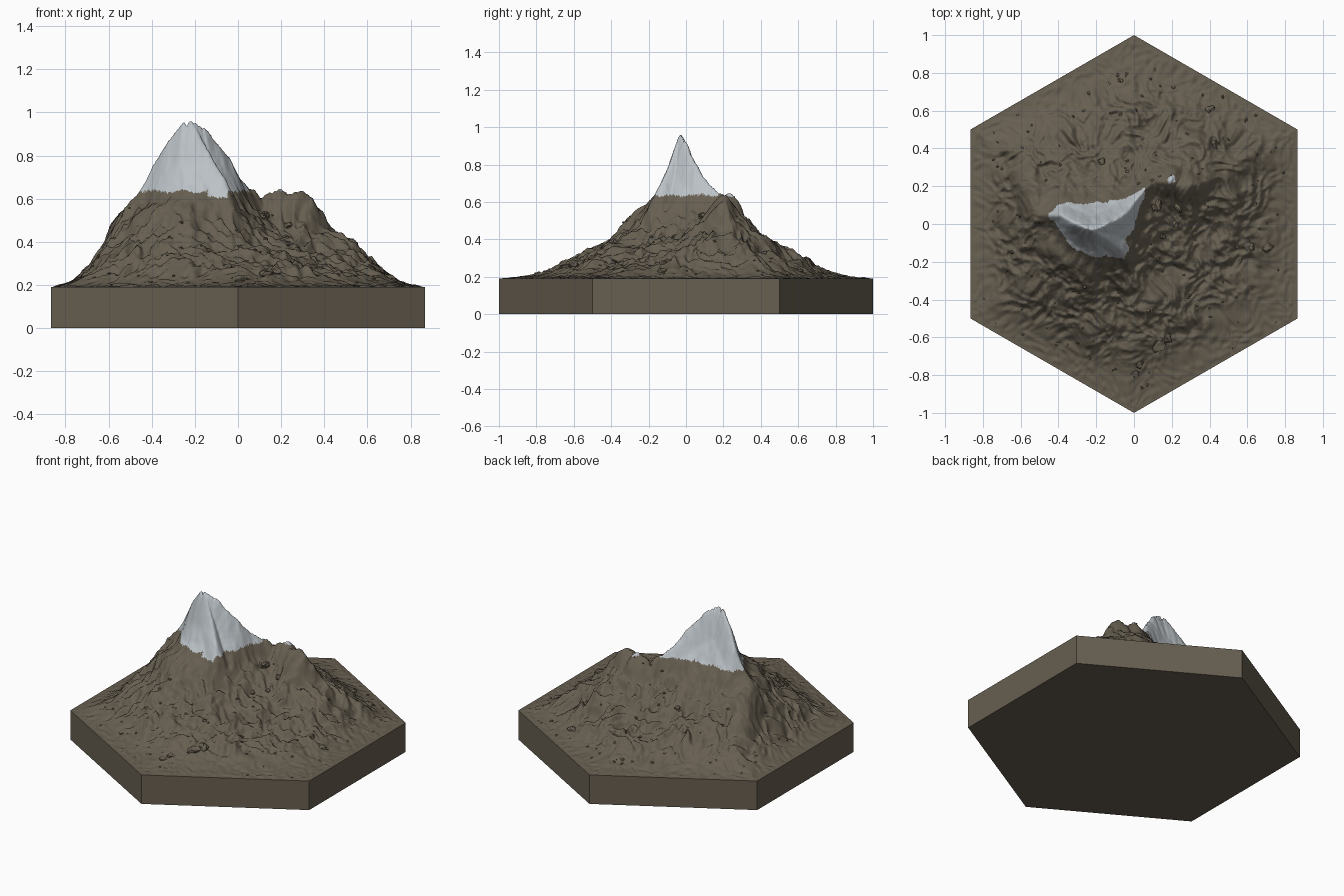
import bpy, bmesh, math, random
from mathutils import Vector, noise

if "Cube" in bpy.data.objects:
    bpy.data.objects.remove(bpy.data.objects["Cube"])

random.seed(7)
BASE = 0.19          # height of the hexagonal slab
N = 132              # rings of the triangular lattice


def material(name, rgb):
    m = bpy.data.materials.new(name)
    m.diffuse_color = (*rgb, 1)
    m.use_nodes = True
    m.node_tree.nodes["Principled BSDF"].inputs["Base Color"].default_value = m.diffuse_color
    return m


ROCK = material("brown rock", (0.135, 0.113, 0.081))
SNOW = material("grey white snow", (0.50, 0.54, 0.57))


def add_object(name, bm, mats, smooth):
    mesh = bpy.data.meshes.new(name)
    bmesh.ops.recalc_face_normals(bm, faces=bm.faces)
    for f in bm.faces:
        f.smooth = smooth
    bm.to_mesh(mesh)
    bm.free()
    for m in mats:
        mesh.materials.append(m)
    ob = bpy.data.objects.new(name, mesh)
    bpy.context.collection.objects.link(ob)
    return ob


def lerp_curve(points, t):
    for (a, va), (b, vb) in zip(points, points[1:]):
        if t <= b:
            return va + (vb - va) * (t - a) / (b - a)
    return points[-1][1]


def smoothstep(t):
    t = min(max(t, 0), 1)
    return t * t * (3 - 2 * t)


# Slope profile: share of the ridge height left at a distance from the crest
SLOPE = [(0, 1), (.01, .985), (.03, .91), (.07, .74), (.12, .61), (.17, .51),
         (.27, .345), (.37, .255), (.47, .19), (.57, .135), (.67, .095), (.8, .05), (1.1, .02), (3, 0)]
TABLE = [lerp_curve(SLOPE, i / 500) for i in range(1200)]

# Crest lines (x, y, z): main ridge and a front spur
RIDGES = [
    [(-.72, .06, .23), (-.6, .06, .35), (-.5, .06, .5), (-.44, .06, .64), (-.4, .05, .76), (-.3, .0, .89),
     (-.25, -.025, .95), (-.22, -.03, .965), (-.16, -.01, .925), (-.1, .02, .86), (-.05, .055, .79),
     (0, .11, .70), (.05, .17, .645), (.1, .2, .61), (.18, .225, .65), (.22, .225, .61),
     (.29, .21, .635), (.33, .2, .6), (.38, .19, .53), (.45, .18, .44), (.55, .16, .32), (.65, .13, .25)],
    [(-.22, -.03, .965), (-.15, -.07, .83), (-.07, -.13, .68), (-.04, -.19, .57), (0, -.3, .41)],
]
crest = []
for line in RIDGES:
    for a, b in zip(line, line[1:]):
        a, b = Vector(a), Vector(b)
        steps = max(1, int((b - a).length / .02))
        for i in range(steps):
            p = a.lerp(b, i / steps)
            crest.append((p.x, p.y, p.z - BASE))


def edge_distance(x, y):
    ax, ay = abs(x), abs(y)
    return math.sqrt(.75) - max(ax, ax * .5 + ay * math.sqrt(.75))


def height(x, y):
    edge = edge_distance(x, y)
    # Bend the slopes into gullies away from the crest
    far = smoothstep((math.hypot(x + .1, y - .05) - .05) / .4)
    wx = x + .07 * far * noise.noise((x * 6, y * 6, 3))
    wy = y + .07 * far * noise.noise((x * 6, y * 6, 9))
    hyp = math.hypot
    h = max([cz * TABLE[int(hyp(wx - cx, wy - cy) * 500)] for cx, cy, cz in crest])
    h *= smoothstep(edge / .35)
    # Broken rock: strong on the middle slopes, weak on the snow and the rim
    mid = smoothstep(h / .09) * (1 - .8 * smoothstep((h - .28) / .2))
    lump = noise.fractal((wx * 10, wy * 10, 1), .7, 2.1, 4)
    crag = .3 - abs(noise.noise((wx * 15, wy * 15, 5)))
    fine = noise.noise((wx * 30, wy * 30, 2))
    rim = smoothstep(edge / .04)
    h += mid * (.026 * lump + .05 * crag) + rim * (.003 + .008 * fine)
    return BASE + max(h, 0)


# Mountain surface on a hexagonal lattice, snow set by height
bm = bmesh.new()
verts = {}
for q in range(-N, N + 1):
    for r in range(max(-N, -q - N), min(N, -q + N) + 1):
        x = math.sqrt(.75) * q / N
        y = (r + q / 2) / N
        z = BASE if max(abs(q), abs(r), abs(q + r)) == N else height(x, y)
        verts[q, r] = bm.verts.new((x, y, z))
for (q, r), v in verts.items():
    for second, third in (((q + 1, r), (q, r + 1)), ((q, r + 1), (q - 1, r + 1))):
        if second in verts and third in verts:
            bm.faces.new((v, verts[second], verts[third]))
for f in bm.faces:
    c = f.calc_center_median()
    line = .634 + .012 * noise.noise((c.x * 14, c.y * 14, 4)) + .008 * noise.noise((c.x * 60, c.y * 60, 4))
    if c.x > .22 or .06 < c.x < .14:
        line += .06
    if -.14 < c.x < -.05 and c.y < 0:
        line -= .03
    f.material_index = 1 if c.z > line else 0
add_object("mountain", bm, [ROCK, SNOW], True)

# Hexagonal slab, open where the mountain sits on it
bm = bmesh.new()
corners = [(math.sin(math.pi * i / 3), math.cos(math.pi * i / 3)) for i in range(6)]
low = [bm.verts.new((x, y, 0)) for x, y in corners]
high = [bm.verts.new((x, y, BASE)) for x, y in corners]
bm.faces.new(low)
for i in range(6):
    j = (i + 1) % 6
    bm.faces.new((low[i], low[j], high[j], high[i]))
add_object("hexagon_base", bm, [ROCK], False)

# Boulders: a few large ones and many scattered pebbles
stones = [(.12, .1, .035), (.24, .09, .028), (.22, 0, .02), (.15, -.06, .022), (.7, -.13, .03),
          (.13, -.63, .045), (.17, -.6, .03), (.03, -.74, .028), (.01, -.79, .022), (.4, .6, .03),
          (.42, .42, .03), (-.17, .33, .024), (.64, .1, .022), (.62, -.12, .022), (-.07, .76, .018)]
while len(stones) < 150:
    x, y = random.uniform(-.84, .84), random.uniform(-.9, .9)
    if edge_distance(x, y) > .04 and math.hypot(x + .2, y) > .3:
        stones.append((x, y, random.uniform(.007, .014)))
bm = bmesh.new()
for x, y, s in stones:
    rock = bmesh.ops.create_icosphere(bm, subdivisions=2 if s > .017 else 1, radius=s)["verts"]
    spin = random.uniform(0, math.tau)
    wide = random.uniform(.65, .95)
    z = height(x, y) - .2 * s
    for v in rock:
        p = v.co * (1 + .6 * noise.noise(v.co * 1.3 / s + Vector((x, y, 0)) * 20))
        px, py = p.x, p.y * wide
        v.co = (x + px * math.cos(spin) - py * math.sin(spin),
                y + px * math.sin(spin) + py * math.cos(spin), z + p.z * .6)
add_object("boulders", bm, [ROCK], False)
